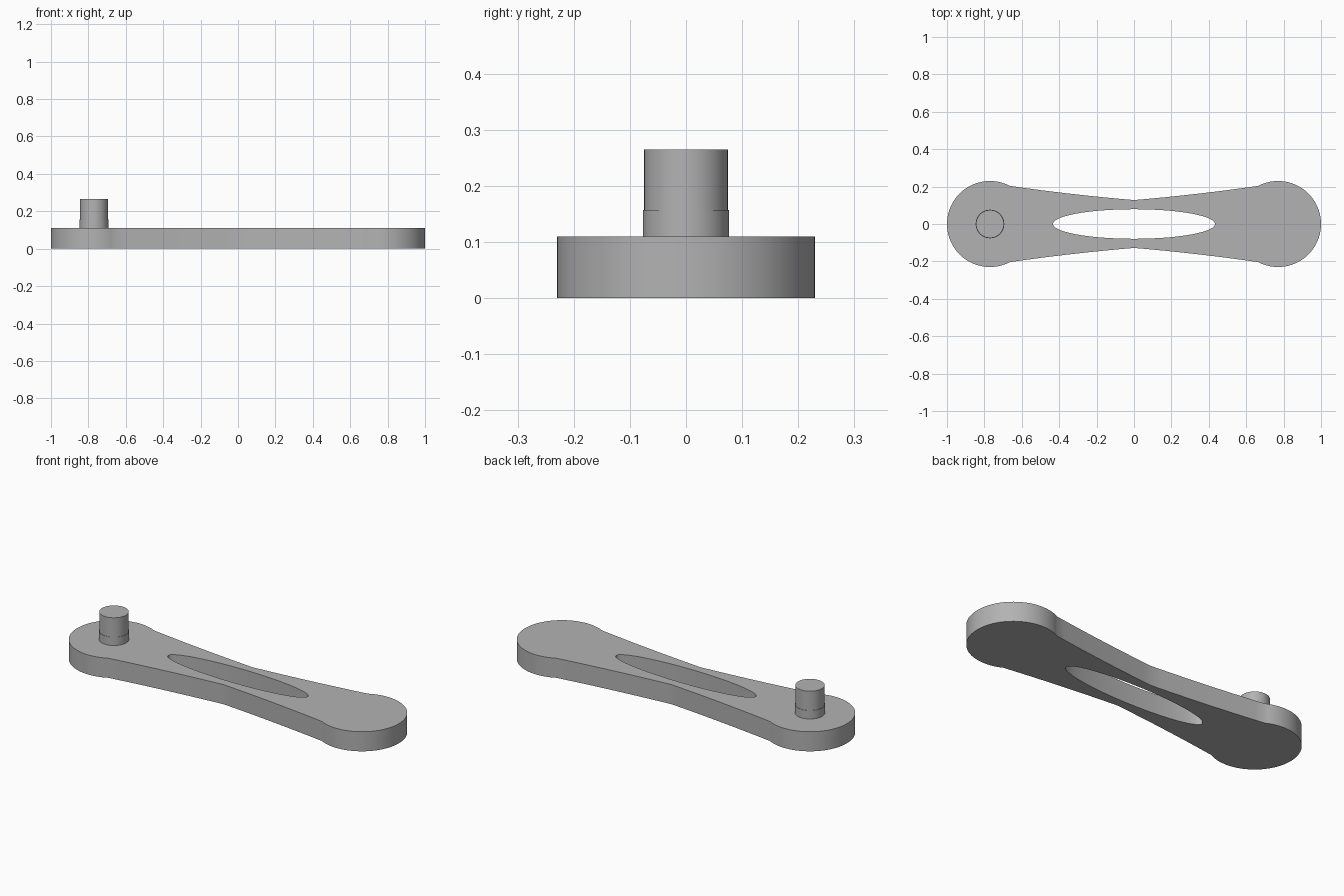
import bpy, bmesh, math

default = bpy.data.objects.get("Cube")
if default:
    bpy.data.objects.remove(default, do_unlink=True)

THICK = 0.11
END_X, END_R = 0.77, 0.23      # round ends of the arm
JOIN_X, WAIST = 0.663, 0.128   # where the waist curve meets the ends

metal = bpy.data.materials.new("grey metal")
metal.use_nodes = True
grey = (0.45, 0.45, 0.45, 1)
metal.diffuse_color = grey
metal.node_tree.nodes["Principled BSDF"].inputs["Base Color"].default_value = grey


def finish(bm, name):
    bmesh.ops.recalc_face_normals(bm, faces=bm.faces)
    mesh = bpy.data.meshes.new(name)
    bm.to_mesh(mesh)
    bm.free()
    mesh.materials.append(metal)
    obj = bpy.data.objects.new(name, mesh)
    bpy.context.collection.objects.link(obj)
    bpy.ops.object.select_all(action='DESELECT')
    obj.select_set(True)
    bpy.context.view_layer.objects.active = obj
    bpy.ops.object.shade_smooth_by_angle(angle=math.radians(25))
    return obj


def quarter_outline():
    """Quarter of the arm outline, from the waist to the tip at +x."""
    join_y = math.sqrt(END_R**2 - (END_X - JOIN_X)**2)
    points = []
    steps = 12
    for i in range(steps):
        t = i / steps
        sag = 0.02 * t * (1 - t)
        points.append((JOIN_X * t, WAIST + (join_y - WAIST) * t - sag))
    start = math.atan2(join_y, JOIN_X - END_X)
    steps = 28
    for i in range(steps + 1):
        a = start * (1 - i / steps)
        points.append((END_X + END_R * math.cos(a), END_R * math.sin(a)))
    return points


def add_loop(bm, points):
    verts = [bm.verts.new((x, y, 0)) for x, y in points]
    return [bm.edges.new((v, verts[i - 1])) for i, v in enumerate(verts)]


# Arm: mirrored outline with an elliptical slot, extruded upwards
quarter = quarter_outline()
half = quarter + [(x, -y) for x, y in quarter[-2::-1]]
outline = half + [(-x, y) for x, y in half[-2:0:-1]]
slot = [(0.433 * math.cos(a), 0.079 * math.sin(a))
        for a in (math.tau * i / 80 for i in range(80))]
bm = bmesh.new()
edges = add_loop(bm, outline) + add_loop(bm, slot)
bmesh.ops.triangle_fill(bm, edges=edges, use_beauty=True)
top = bmesh.ops.extrude_face_region(bm, geom=bm.faces[:], use_keep_orig=True)
bmesh.ops.translate(bm, vec=(0, 0, THICK),
                    verts=[g for g in top["geom"] if isinstance(g, bmesh.types.BMVert)])
finish(bm, "arm")


# Handle pin: a slim peg rising from a slightly wider collar
def add_cylinder(name, radius, bottom, height):
    bm = bmesh.new()
    bmesh.ops.create_cone(bm, cap_ends=True, segments=64, radius1=radius,
                          radius2=radius, depth=height)
    bmesh.ops.translate(bm, verts=bm.verts, vec=(-END_X, 0, bottom + height / 2))
    finish(bm, name)


add_cylinder("pin_collar", 0.0765, THICK, 0.047)
add_cylinder("pin", 0.0745, THICK + 0.047, 0.108)
